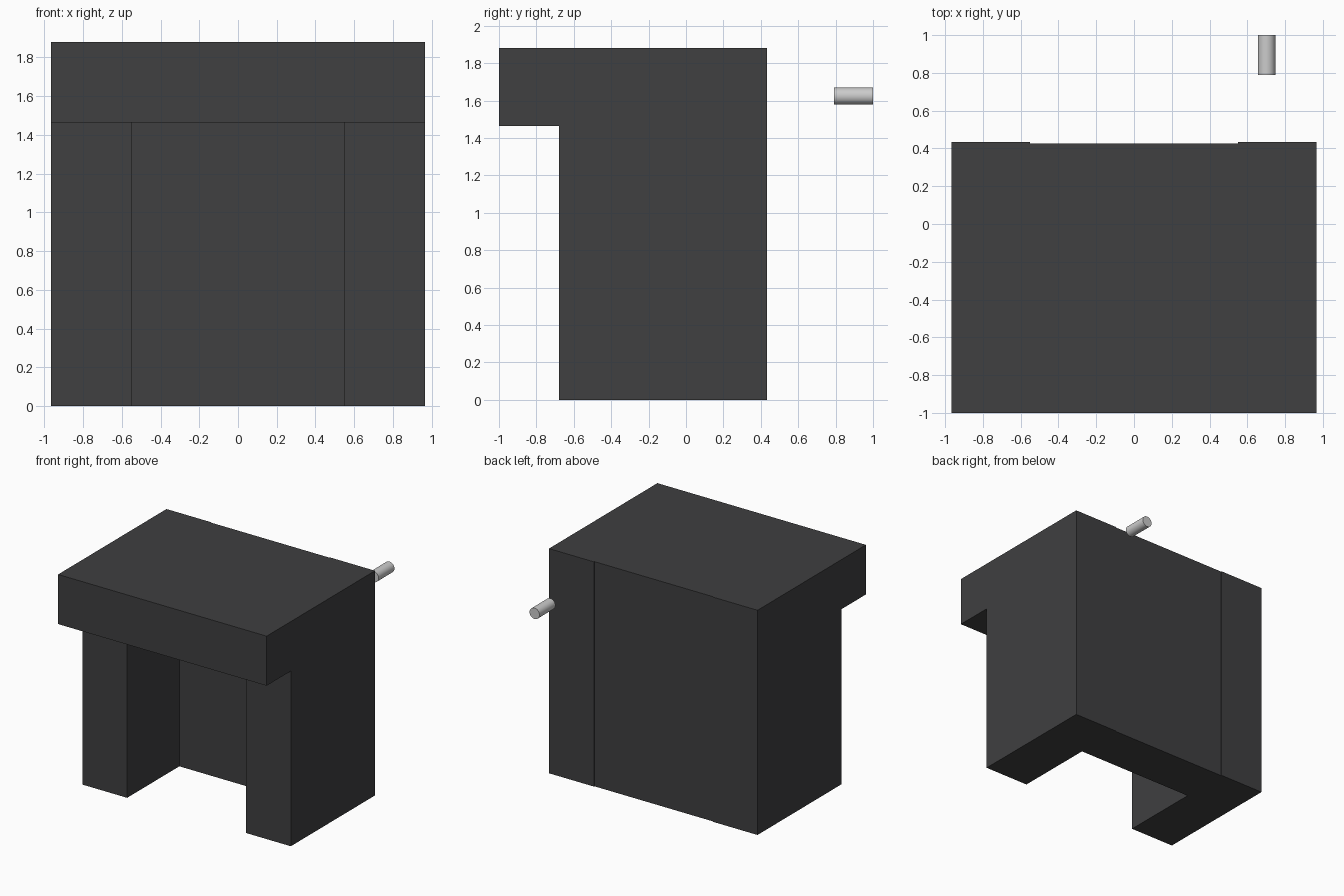
import bpy, bmesh
from math import radians
from mathutils import Vector

if "Cube" in bpy.data.objects:
    bpy.data.objects.remove(bpy.data.objects["Cube"])

dark = bpy.data.materials.new("dark_grey")
dark.diffuse_color = (0.05, 0.05, 0.052, 1)
dark.use_nodes = True
dark.node_tree.nodes["Principled BSDF"].inputs["Base Color"].default_value = dark.diffuse_color


def box(name, lo, hi):
    lo, hi = Vector(lo), Vector(hi)
    bpy.ops.mesh.primitive_cube_add(size=1, location=(lo + hi) / 2)
    ob = bpy.context.object
    ob.name = name
    ob.scale = hi - lo
    return ob


def cut(target, cutter):
    cutter.hide_render = True
    cutter.display_type = 'WIRE'
    mod = target.modifiers.new(cutter.name, 'BOOLEAN')
    mod.operation = 'DIFFERENCE'
    mod.solver = 'EXACT'
    mod.object = cutter


# Body: side profile (y, z) with overhanging front, extruded across the width
profile = [(-0.68, 0), (0.433, 0), (0.433, 1.88), (-1, 1.88), (-1, 1.465), (-0.68, 1.465)]
bm = bmesh.new()
face = bm.faces.new([bm.verts.new((-0.965, y, z)) for y, z in profile])
ext = bmesh.ops.extrude_face_region(bm, geom=[face])
verts = [g for g in ext["geom"] if isinstance(g, bmesh.types.BMVert)]
bmesh.ops.translate(bm, verts=verts, vec=(1.93, 0, 0))
bmesh.ops.recalc_face_normals(bm, faces=bm.faces)
mesh = bpy.data.meshes.new("block_body")
bm.to_mesh(mesh)
bm.free()
body = bpy.data.objects.new("block_body", mesh)
bpy.context.collection.objects.link(body)
mesh.materials.append(dark)

# Front opening between the two legs, and the slightly recessed back panel
cut(body, box("front_opening_cutter", (-0.55, -0.9, -0.2), (0.55, 0.01, 1.465)))
cut(body, box("back_recess_cutter", (-0.55, 0.427, -0.2), (0.55, 0.6, 2.1)))

# Separate small rod behind the body
bpy.ops.mesh.primitive_cylinder_add(vertices=32, radius=0.046, depth=0.21,
                                    location=(0.702, 0.895, 1.624),
                                    rotation=(radians(90), 0, 0))
rod = bpy.context.object
rod.name = "rear_rod"
bpy.ops.object.shade_smooth_by_angle(angle=radians(30))
